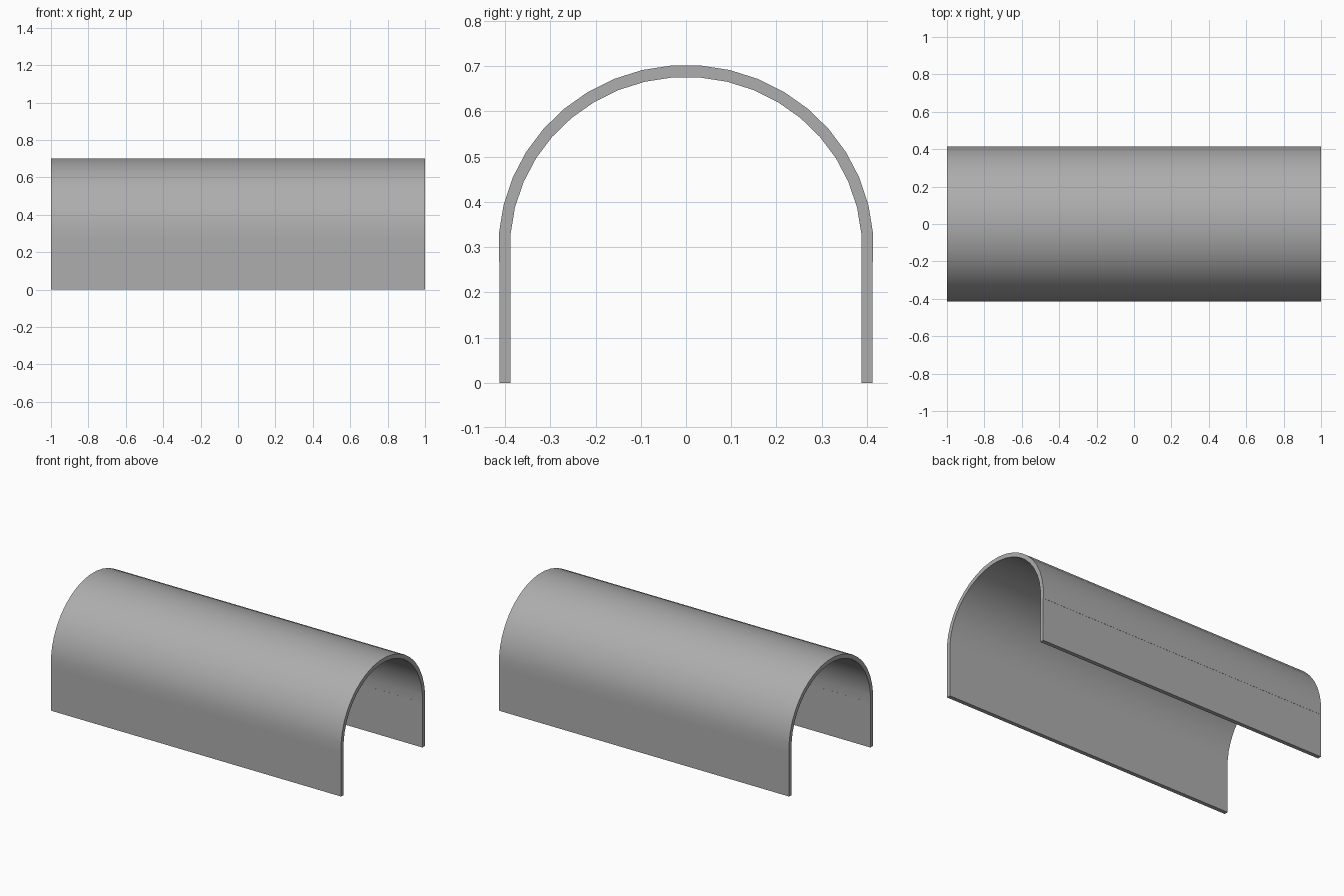
import bpy, bmesh, math

if "Cube" in bpy.data.objects:
    bpy.data.objects.remove(bpy.data.objects["Cube"])

LENGTH = 2.0
CENTRE_Z = 0.299
SIDES = 40                       # facets of the full round
OUTER, INNER = (0.4148, 0.4035), (0.389, 0.377)   # half width, rise
WALL_Y, WALL_THICK, WALL_TOP = 0.4, 0.025, 0.28

grey = bpy.data.materials.new("dark_grey")
grey.diffuse_color = (0.42, 0.42, 0.42, 1)
grey.use_nodes = True
grey.node_tree.nodes["Principled BSDF"].inputs["Base Color"].default_value = grey.diffuse_color


def extrude_profile(name, points):
    """Closed y/z profile extruded along x."""
    bm = bmesh.new()
    ring = [[bm.verts.new((x, y, z)) for y, z in points]
            for x in (-LENGTH / 2, LENGTH / 2)]
    n = len(points)
    for i in range(n):
        j = (i + 1) % n
        bm.faces.new((ring[0][i], ring[0][j], ring[1][j], ring[1][i]))
    # end caps as a strip of quads from outer to inner line
    for r in ring:
        for i in range(n // 2 - 1):
            bm.faces.new((r[i], r[i + 1], r[n - 2 - i], r[n - 1 - i]))
    bmesh.ops.recalc_face_normals(bm, faces=bm.faces)
    mesh = bpy.data.meshes.new(name)
    bm.to_mesh(mesh)
    bm.free()
    mesh.materials.append(grey)
    obj = bpy.data.objects.new(name, mesh)
    bpy.context.collection.objects.link(obj)
    return obj


def arc(radii):
    """Arc from just below the right springing over to the left one."""
    step = 2 * math.pi / SIDES
    angles = [(k - 0.5) * step for k in range(SIDES // 2 + 2)]
    return [(radii[0] * math.cos(a), CENTRE_Z + radii[1] * math.sin(a)) for a in angles]


# Rounded vault, lapping slightly over the walls
vault = extrude_profile("vault", arc(OUTER) + arc(INNER)[::-1])
bpy.context.view_layer.objects.active = vault
vault.select_set(True)
bpy.ops.object.shade_smooth_by_angle(angle=math.radians(30))

# Straight side walls below the vault
for side, name in ((-1, "front_wall"), (1, "back_wall")):
    yo = side * (WALL_Y + WALL_THICK / 2)
    yi = side * (WALL_Y - WALL_THICK / 2)
    extrude_profile(name, [(yo, 0), (yo, WALL_TOP), (yi, WALL_TOP), (yi, 0)])
